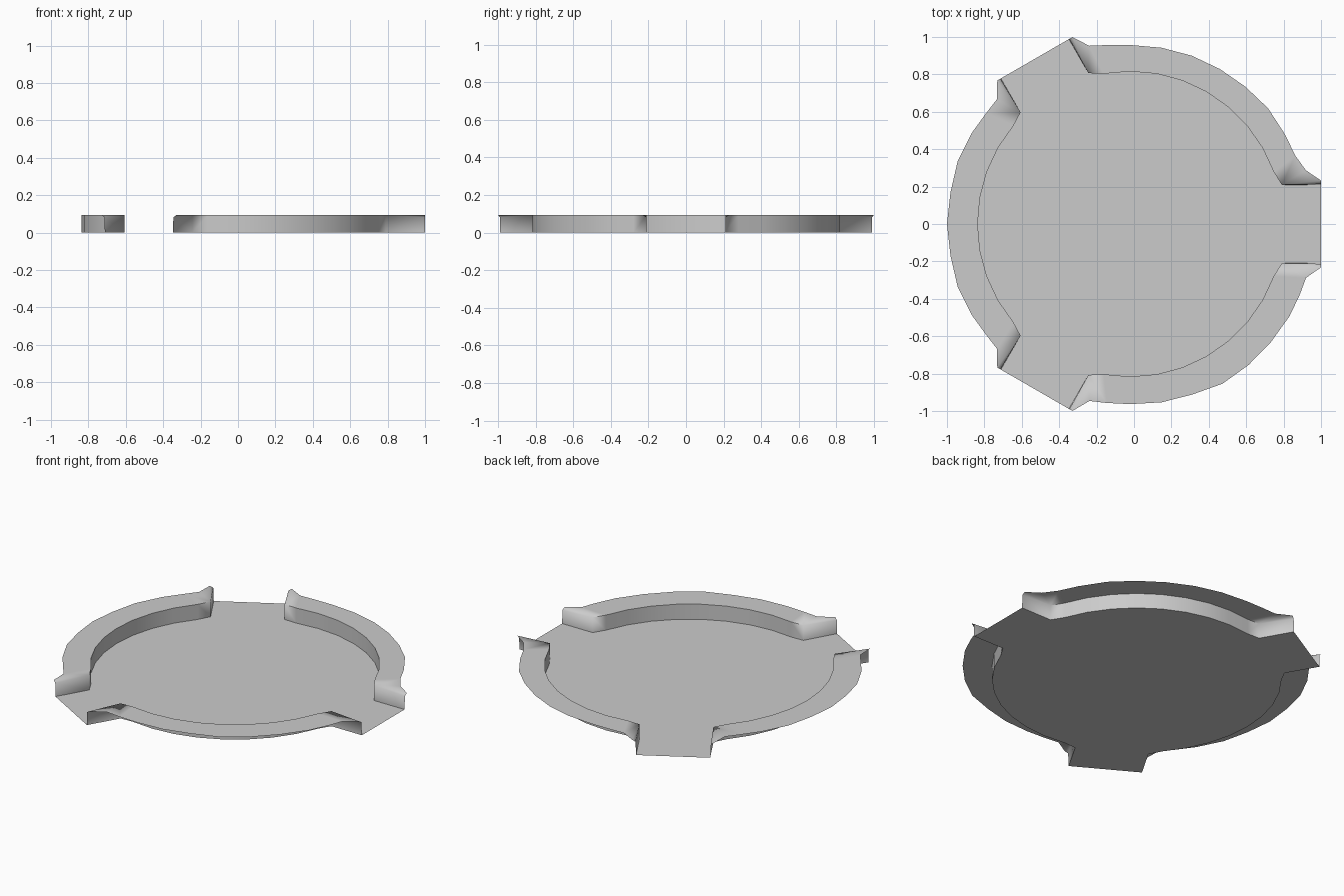
import bpy, bmesh
from math import radians, cos, sin
from mathutils import Vector

if "Cube" in bpy.data.objects:
    bpy.data.objects.remove(bpy.data.objects["Cube"])

CX = -0.02      # true centre of the three-fold layout
H = 0.094       # rim height
PHI = [-45.5, -40, -30, -20, -10, 0, 10, 20, 30, 40, 45.5]
OUT_PHI = [-43, -37.5, -30, -20, -10, 0, 10, 20, 30, 37.5, 43]
IN_R = [0.837] + [0.816] * 9 + [0.837]


def polar(r, deg, z=0.0):
    return Vector((CX + r * cos(radians(deg)), r * sin(radians(deg)), z))


def exit_point(along, side, z, exit_deg):
    """Point in the local frame of an exit that runs along exit_deg."""
    a = radians(exit_deg)
    return Vector((CX + along * cos(a) - side * sin(a),
                   along * sin(a) + side * cos(a), z))


def make_object(name, bm):
    bmesh.ops.recalc_face_normals(bm, faces=bm.faces)
    bm.faces.ensure_lookup_table()
    if bm.faces[0].normal.z < 0:
        bmesh.ops.reverse_faces(bm, faces=bm.faces)
    me = bpy.data.meshes.new(name)
    bm.to_mesh(me)
    bm.free()
    ob = bpy.data.objects.new(name, me)
    bpy.context.collection.objects.link(ob)
    bpy.ops.object.select_all(action='DESELECT')
    ob.select_set(True)
    bpy.context.view_layer.objects.active = ob
    bpy.ops.object.shade_smooth_by_angle(angle=radians(65))


# Three raised rims, each with its inner wall and flared exit cheeks
def rim(name, mid, radii):
    bm = bmesh.new()
    v = bm.verts.new
    low = [v(polar(r, mid + p)) for r, p in zip(IN_R, PHI)]
    top = [v(polar(r, mid + p, H)) for r, p in zip(IN_R, PHI)]
    out = [v(polar(r, mid + p, H)) for r, p in zip(radii, OUT_PHI)]
    n = len(PHI)
    for i in range(n - 1):
        bm.faces.new((top[i], out[i], out[i + 1], top[i + 1]))
    for i in range(n - 1):
        bm.faces.new((low[i], top[i], top[i + 1], low[i + 1]))
    # Exit cheek at either end of the rim
    for i, side, ex in ((0, 1, mid - 60), (n - 1, -1, mid + 60)):
        foot = v(exit_point(1.02, side * 0.21, 0, ex))
        shoulder = v(exit_point(1.02, side * 0.213, H - 0.012, ex))
        tip = v(exit_point(1.02, side * 0.232, H, ex))
        bm.faces.new((low[i], foot, shoulder, top[i]))
        bm.faces.new((top[i], shoulder, tip))
        bm.faces.new((top[i], tip, out[i]))
    make_object(name, bm)


rim("rim_back", 60, [.982, .955, .956, .962, .958, .957, .958, .957, .957, .965, .978])
rim("rim_left", 180, [.976, .972, .977, .982, .976, .98, .976, .982, .977, .972, .976])
rim("rim_front", 300, [.971, .965, .963, .968, .97, .986, .984, .982, .984, .982, .983])

# Thin floor filling the arena and its three exits
bm = bmesh.new()
outline = []
for mid in (60, 180, 300):
    outline.append(exit_point(1.02, 0.21, 0, mid - 60))
    outline += [polar(r, mid + p) for r, p in zip(IN_R, PHI)]
    outline.append(exit_point(1.02, -0.21, 0, mid + 60))
bm.faces.new([bm.verts.new(p) for p in outline])
make_object("floor", bm)
